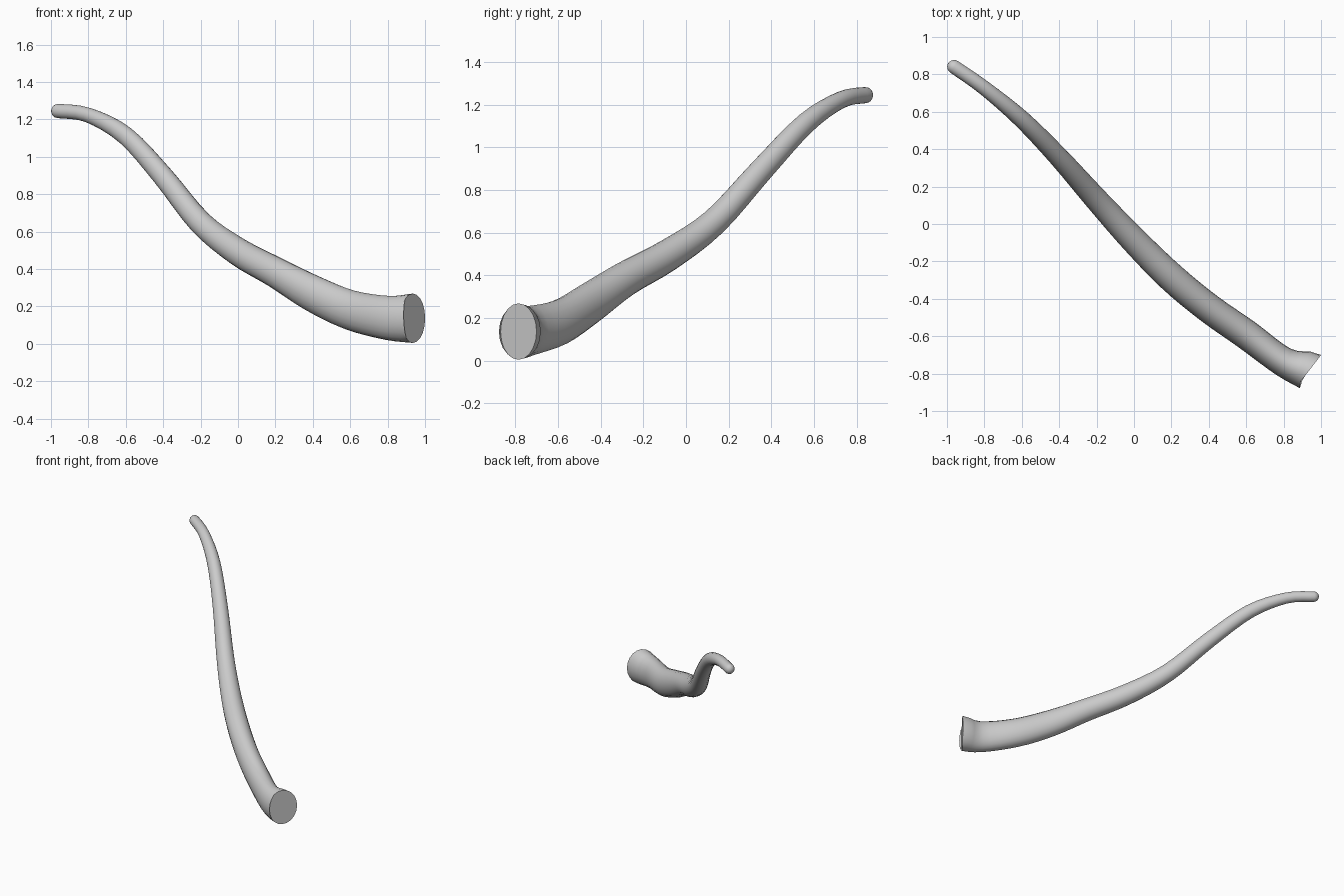
import bpy, bmesh, math
from mathutils import Vector

if "Cube" in bpy.data.objects:
    bpy.data.objects.remove(bpy.data.objects["Cube"])

# Centre line stations: x, y, z, half width, half height
stations = [
    (-.962, .84, 1.245, .037, .038), (-.80, .727, 1.223, .039, .040),
    (-.60, .56, 1.112, .047, .050), (-.40, .355, .895, .054, .057),
    (-.20, .13, .648, .063, .064), (0, -.087, .493, .072, .075),
    (.20, -.285, .383, .078, .082), (.40, -.45, .27, .079, .098),
    (.60, -.59, .181, .080, .107), (.80, -.737, .139, .080, .118),
    (.935, -.785, .137, .107, .132)]
SIDES, STEPS = 20, 4
UP = Vector((0, 0, 1))


def spline(i, t):
    """Smooth interpolation between stations i and i+1."""
    n = len(stations) - 1
    out = []
    for a, b, c, d in zip(*(stations[min(max(k, 0), n)] for k in range(i - 1, i + 3))):
        out.append(.5 * (2*b + (c - a)*t + (2*a - 5*b + 4*c - d)*t*t + (3*b - a - 3*c + d)*t**3))
    return out


samples = [spline(i, k / STEPS) for i in range(len(stations) - 1) for k in range(STEPS)]
samples.append(list(stations[-1]))
points = [Vector(s[:3]) for s in samples]

bm = bmesh.new()


def ring(centre, tangent, w, h):
    side = tangent.cross(UP).normalized()
    up = side.cross(tangent).normalized()
    return [bm.verts.new(centre + side * w * math.cos(a) + up * h * math.sin(a))
            for a in (2 * math.pi * k / SIDES for k in range(SIDES))]


rings = []
# Rounded tip
start = (points[1] - points[0]).normalized()
w, h = samples[0][3:]
for deg in (80, 60, 40, 20):
    a = math.radians(deg)
    rings.append(ring(points[0] - start * w * math.sin(a), start, w * math.cos(a), h * math.cos(a)))
# Tapering body, ending on a vertical cut
for i, s in enumerate(samples):
    tan = (points[min(i + 1, len(points) - 1)] - points[max(i - 1, 0)]).normalized()
    if i == len(samples) - 1:
        tan = Vector((.79, -.61, 0)).normalized()
    rings.append(ring(points[i], tan, s[3], s[4]))

for r0, r1 in zip(rings, rings[1:]):
    for k in range(SIDES):
        j = (k + 1) % SIDES
        bm.faces.new((r0[k], r0[j], r1[j], r1[k]))
bm.faces.new(rings[0])
bm.faces.new(rings[-1])
bmesh.ops.recalc_face_normals(bm, faces=bm.faces)

mesh = bpy.data.meshes.new("curved_tail")
bm.to_mesh(mesh)
bm.free()
tail = bpy.data.objects.new("curved_tail", mesh)
bpy.context.collection.objects.link(tail)
bpy.context.view_layer.objects.active = tail
tail.select_set(True)
bpy.ops.object.shade_smooth_by_angle(angle=math.radians(40))
